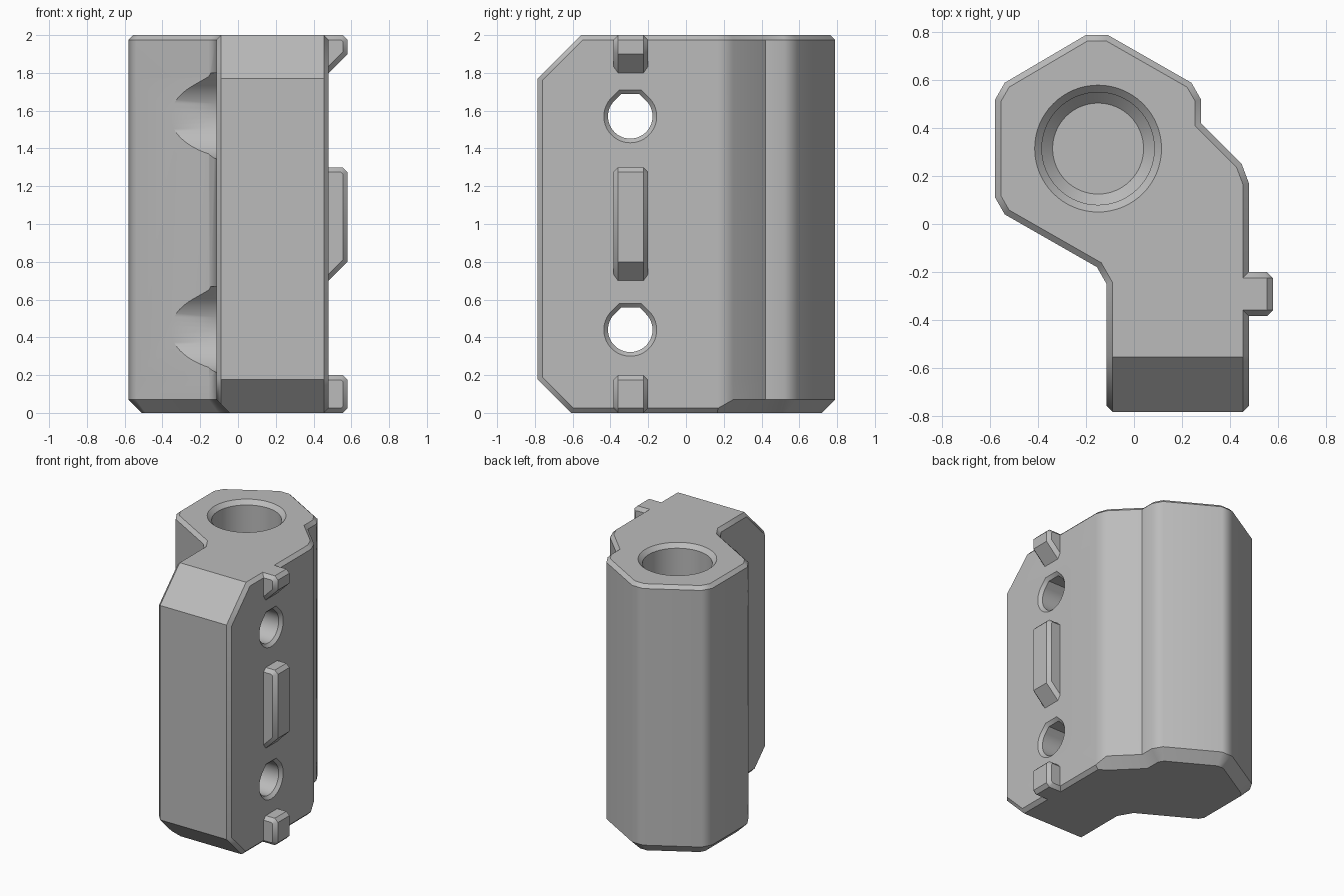
import bpy, bmesh, math

cube = bpy.data.objects.get("Cube")
if cube:
    bpy.data.objects.remove(cube, do_unlink=True)

grey = bpy.data.materials.new("plain_grey")
grey.use_nodes = True
colour = (0.5, 0.5, 0.5, 1)
grey.diffuse_color = colour
grey.node_tree.nodes["Principled BSDF"].inputs["Base Color"].default_value = colour

C = 0.025       # small chamfer
WIDE = 0.07     # wide chamfer under the barrel
H = 2.0         # height
LEFT, RIGHT, FRONT = -0.115, 0.48, -0.785


def loft(name, rings):
    """Skin a stack of equal rings and cap both ends."""
    bm = bmesh.new()
    rows = [[bm.verts.new(p) for p in ring] for ring in rings]
    n = len(rows[0])
    for a, b in zip(rows, rows[1:]):
        for i in range(n):
            j = (i + 1) % n
            bm.faces.new((a[i], a[j], b[j], b[i]))
    bm.faces.new(rows[0][::-1])
    bm.faces.new(rows[-1])
    bmesh.ops.remove_doubles(bm, verts=bm.verts, dist=1e-5)
    bmesh.ops.recalc_face_normals(bm, faces=bm.faces)
    mesh = bpy.data.meshes.new(name)
    bm.to_mesh(mesh)
    bm.free()
    mesh.materials.append(grey)
    ob = bpy.data.objects.new(name, mesh)
    bpy.context.collection.objects.link(ob)
    return ob


def inset(prev, p, nxt, d):
    """Move a corner of a counter-clockwise outline inwards by d."""
    def normal(a, b):
        dx, dy = b[0] - a[0], b[1] - a[1]
        length = math.hypot(dx, dy)
        return dy / length, -dx / length
    a, b = normal(prev, p), normal(p, nxt)
    det = a[0] * b[1] - a[1] * b[0]
    return p[0] + d * (a[1] - b[1]) / det, p[1] + d * (b[0] - a[0]) / det


def cut(target, cutter):
    mod = target.modifiers.new("cut", 'BOOLEAN')
    mod.operation = 'DIFFERENCE'
    mod.solver = 'EXACT'
    mod.object = cutter
    bpy.context.view_layer.objects.active = target
    with bpy.context.temp_override(object=target, active_object=target):
        bpy.ops.object.modifier_apply(modifier=mod.name)
    bpy.data.objects.remove(cutter, do_unlink=True)


# Body: vertical columns around the plan outline
LOW, HIGH = 0.178, 1.77     # where the sloped front cuts begin
outline = [(0.48, 0.17), (0.45, 0.25), (0.28, 0.42), (0.28, 0.52), (0.24, 0.59),
           (-0.11, 0.79), (-0.2, 0.79), (-0.54, 0.59), (-0.58, 0.52),
           (-0.58, 0.11), (-0.54, 0.04), (-0.155, -0.18), (LEFT, -0.25)]


def front_half(x, inward, d, start):
    """Side and front columns from cap to front face, as (x, y, depth from cap)."""
    def slope(h):
        return FRONT + start - h
    k = math.sqrt(2) * C
    cap = (x + inward * d, slope(0), 0)
    side = [cap, (x, slope(d) + k, d), (x, FRONT + C, start + k - C)]
    front = [cap, (x + inward * C, slope(d - C), d - C), (x + inward * C, FRONT, start)]
    return side, front


def front_columns(x, inward, d):
    low = front_half(x, inward, d, LOW)
    high = front_half(x, inward, C, H - HIGH)
    return [lo + [(px, py, H - h) for px, py, h in hi[::-1]]
            for lo, hi in zip(low, high)]


side_r, front_r = front_columns(RIGHT, -1, C)
side_l, front_l = front_columns(LEFT, 1, WIDE)
columns = [side_r]
loop = [(RIGHT, FRONT)] + outline + [(LEFT, FRONT)]
for i in range(1, len(loop) - 1):
    p = loop[i]
    d = C if i == 1 else WIDE
    base = inset(loop[i - 1], p, loop[i + 1], d)
    top = inset(loop[i - 1], p, loop[i + 1], C)
    columns.append([(*base, 0), (*p, d), (*p, LOW), (*p, HIGH), (*p, H - C), (*top, H)])
columns += [side_l, front_l, front_r]
body = loft("body", list(zip(*columns)))

# Blind socket in the barrel
SEG = 64


def circle(r, z):
    return [(-0.15 + r * math.cos(math.tau * i / SEG),
             0.315 + r * math.sin(math.tau * i / SEG), z) for i in range(SEG)]


cut(body, loft("socket_cutter", [circle(0.19, 0.14), circle(0.235, 0.185),
                                 circle(0.235, 1.97), circle(0.285, 2.02)]))


# Cross bores with flat-topped roofs, and head clearances on the left wall
def roofed(x, z, r):
    w = r * math.tan(math.pi / 8)
    arc = [math.radians(135 + 270 * i / 48) for i in range(49)]
    pts = [(r * math.cos(a), r * math.sin(a)) for a in arc] + [(w, r), (-w, r)]
    return [(x, -0.295 + u, z + v) for u, v in pts]


for z in (0.44, 1.57):
    cut(body, loft("clearance_cutter", [roofed(-0.8, z, 0.23), roofed(LEFT + 0.003, z, 0.23)]))
    cut(body, loft("bore_cutter", [roofed(-0.3, z, 0.118), roofed(0.458, z, 0.118),
                                   roofed(0.5, z, 0.16)]))


# Locating tabs on the side wall
def tab(name, z0, z1, lower):
    out, root = 0.58, 0.43
    prof = [(root, z0 - (RIGHT - root if lower > C else 0)),
            (out - lower, z0), (out, z0 + lower),
            (out, z1 - C), (out - C, z1), (root, z1)]
    if lower > C:       # long 45 degree underside
        prof.pop(1)
    n = len(prof)
    small = [inset(prof[i - 1], prof[i], prof[(i + 1) % n], C) for i in range(n)]
    rings = [(small, -0.385), (prof, -0.385 + C), (prof, -0.2 - C), (small, -0.2)]
    return loft(name, [[(x, y, z) for x, z in ring] for ring, y in rings])


parts = [body,
         tab("lower_tab", 0, 0.2, C),
         tab("middle_tab", 0.7, 1.3, 0.1),
         tab("upper_tab", 1.8, 2.0, 0.1)]

# Smooth the soft corners, keep the chamfers crisp
bpy.ops.object.select_all(action='DESELECT')
for ob in parts:
    ob.select_set(True)
bpy.context.view_layer.objects.active = body
bpy.ops.object.shade_smooth_by_angle(angle=math.radians(35))
weighted = body.modifiers.new("even_shading", 'WEIGHTED_NORMAL')
weighted.keep_sharp = True
